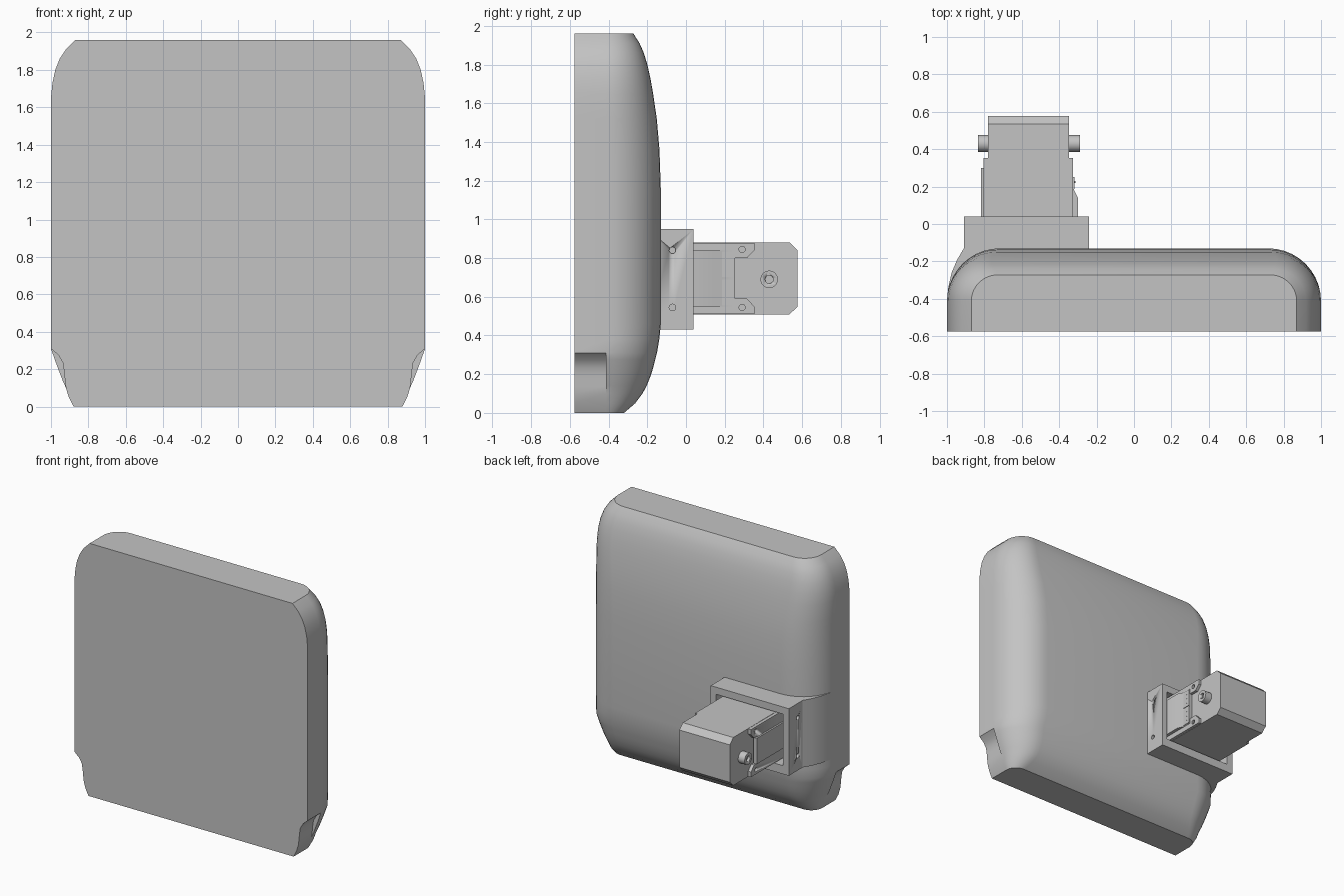
import bpy, bmesh, math
from mathutils import Matrix, Vector

if "Cube" in bpy.data.objects:
    bpy.data.objects.remove(bpy.data.objects["Cube"], do_unlink=True)

COLOUR = (0.55, 0.55, 0.55, 1)
grey = bpy.data.materials.new("light_grey")
grey.use_nodes = True
grey.diffuse_color = COLOUR
bsdf = next(n for n in grey.node_tree.nodes if n.type == 'BSDF_PRINCIPLED')
bsdf.inputs["Base Color"].default_value = COLOUR


def finish(name, bm, smooth=30):
    """Turn a bmesh into a named grey object."""
    bmesh.ops.recalc_face_normals(bm, faces=bm.faces[:])
    mesh = bpy.data.meshes.new(name)
    bm.to_mesh(mesh)
    bm.free()
    mesh.materials.append(grey)
    ob = bpy.data.objects.new(name, mesh)
    bpy.context.collection.objects.link(ob)
    bpy.ops.object.select_all(action='DESELECT')
    ob.select_set(True)
    bpy.context.view_layer.objects.active = ob
    if smooth:
        bpy.ops.object.shade_smooth_by_angle(angle=math.radians(smooth))
    return ob


def prism(name, outline, lo, hi, axis):
    """Extrude an outline: (y, z) along x, or (x, y) along z."""
    bm = bmesh.new()
    place = (lambda a, b, t: (t, a, b)) if axis == 'x' else (lambda a, b, t: (a, b, t))
    rings = [[bm.verts.new(place(a, b, t)) for a, b in outline] for t in (lo, hi)]
    for ring in rings:
        bm.faces.new(ring)
    for i in range(len(outline)):
        j = (i + 1) % len(outline)
        bm.faces.new((rings[0][i], rings[0][j], rings[1][j], rings[1][i]))
    return finish(name, bm)


def box(name, x, y, z):
    return prism(name, [(x[0], y[0]), (x[1], y[0]), (x[1], y[1]), (x[0], y[1])], z[0], z[1], 'z')


def rod(name, x, y, z, radius, sides=24):
    """Cylinder along x."""
    bm = bmesh.new()
    spin = Matrix.Translation(Vector((sum(x) / 2, y, z))) @ Matrix.Rotation(math.pi / 2, 4, 'Y')
    bmesh.ops.create_cone(bm, cap_ends=True, segments=sides, radius1=radius, radius2=radius,
                          depth=abs(x[1] - x[0]), matrix=spin)
    return finish(name, bm)


def cut(target, cutters):
    for c in cutters:
        c.hide_render = True
        mod = target.modifiers.new("cut", 'BOOLEAN')
        mod.operation, mod.object, mod.solver = 'DIFFERENCE', c, 'EXACT'
        bpy.context.view_layer.objects.active = target
        bpy.ops.object.modifier_apply(modifier=mod.name)
        bpy.data.objects.remove(c, do_unlink=True)


# Panel: level sections (height, slab half width, shell half width, back y)
SECTIONS = [
    (0.00, 0.88, 0.88, -0.32), (0.05, 0.905, 0.905, -0.262), (0.10, 0.92, 0.92, -0.225),
    (0.14, 0.925, 0.938, -0.203), (0.19, 0.93, 0.957, -0.183), (0.235, 0.937, 0.974, -0.169),
    (0.275, 0.96, 0.988, -0.159), (0.31, 1, 1, -0.15), (0.38, 1, 1, -0.138),
    (0.46, 1, 1, -0.13), (1.15, 1, 1, -0.13), (1.36, 1, 1, -0.137), (1.52, 1, 1, -0.151),
    (1.65, 1, 1, -0.17), (1.73, 0.992, 0.992, -0.184), (1.80, 0.977, 0.977, -0.2),
    (1.86, 0.953, 0.953, -0.218), (1.91, 0.92, 0.92, -0.24), (1.96, 0.87, 0.87, -0.272),
]
FRONT, SEAM, ARC = -0.575, -0.413, 10
bm = bmesh.new()
rings = []
for z, slab, shell, back in SECTIONS:
    r = back - SEAM
    half = [(slab, FRONT), (slab, SEAM)]
    for k in range(ARC + 1):
        a = math.pi / 2 * k / ARC
        half.append((shell - r + r * math.cos(a), SEAM + r * math.sin(a)))
    loop = half + [(-x, y) for x, y in reversed(half)]
    rings.append([bm.verts.new((x, y, z)) for x, y in loop])
n = len(rings[0])
for low, high in zip(rings, rings[1:]):
    for i in range(n):
        j = (i + 1) % n
        bm.faces.new((low[i], low[j], high[j], high[i]))
bm.faces.new(rings[0])
bm.faces.new(rings[-1])
bmesh.ops.remove_doubles(bm, verts=bm.verts[:], dist=0.0005)
finish("panel", bm, 35)

# Mounting bracket with a flared side, a pocket and side screw holes
bracket = prism("mount_bracket", [
    (-0.24, 0.04), (-0.91, 0.04), (-0.91, -0.13), (-0.945, -0.19), (-0.975, -0.26),
    (-0.993, -0.34), (-0.998, -0.4), (-0.8, -0.4), (-0.24, -0.2)], 0.43, 0.95, 'z')
cutters = [box("pocket_cutter", (-0.86, -0.285), (-0.09, 0.1), (0.495, 0.895))]
for z in (0.545, 0.84):
    for x in ((-0.27, -0.2), (-0.95, -0.88)):
        cutters.append(rod("hole_cutter", x, -0.07, z, 0.017, 16))
cut(bracket, cutters)

# Motor housing with chamfered rear edges
MID = 0.695


def mirrored(points):
    """Complete a (y, z offset) half outline about the motor's middle height."""
    return [(y, MID + d) for y, d in points] + [(y, MID - d) for y, d in reversed(points)]


prism("motor_housing", mirrored([(-0.1, 0.186), (0.535, 0.186), (0.577, 0.145)]),
      -0.78, -0.347, 'x')

# Right-angle cheek plates on both sides, with screw holes in the corner lugs
for name, x, inner in (("left_cheek", (-0.35, -0.325), 0.25), ("right_cheek", (-0.805, -0.775), 0.28)):
    cheek = prism(name, mirrored([(-0.1, 0.184), (0.353, 0.184), (0.353, 0.145),
                                  (0.315, 0.105), (inner, 0.105)]), x[0], x[1], 'x')
    cut(cheek, [rod("lug_cutter", (x[0] - 0.01, x[1] + 0.01), 0.29, MID + s * 0.15, 0.016, 16)
                for s in (-1, 1)])

# Connector cover with sloped lip on the left, flat cover on the right
prism("left_connector", [(-0.34, -0.08), (-0.3, -0.08), (-0.3, 0.14), (-0.322, 0.185),
                         (-0.322, 0.252), (-0.34, 0.252)], MID - 0.145, MID + 0.145, 'z')
box("right_cover", (-0.818, -0.79), (-0.08, 0.3), (MID - 0.1, MID + 0.1))
for group in (-1, 1):
    box("connector_socket", (-0.325, -0.317), (0.187, 0.25),
        (MID + group * 0.073 - 0.066, MID + group * 0.073 + 0.066))
    for k in (-1, 0, 1):
        rod("connector_pin", (-0.32, -0.314), 0.225, MID + group * 0.073 + k * 0.036, 0.005, 8)

# Output bosses with bored hubs
for name, x, out in (("left_boss", -0.35, 1), ("right_boss", -0.775, -1)):
    end = x + out * 0.06
    boss = rod(name, (x - out * 0.01, end), 0.43, 0.69, 0.045, 32)
    cut(boss, [rod("bore_cutter", (end - out * 0.02, end + out * 0.02), 0.43, 0.69, 0.021)])
